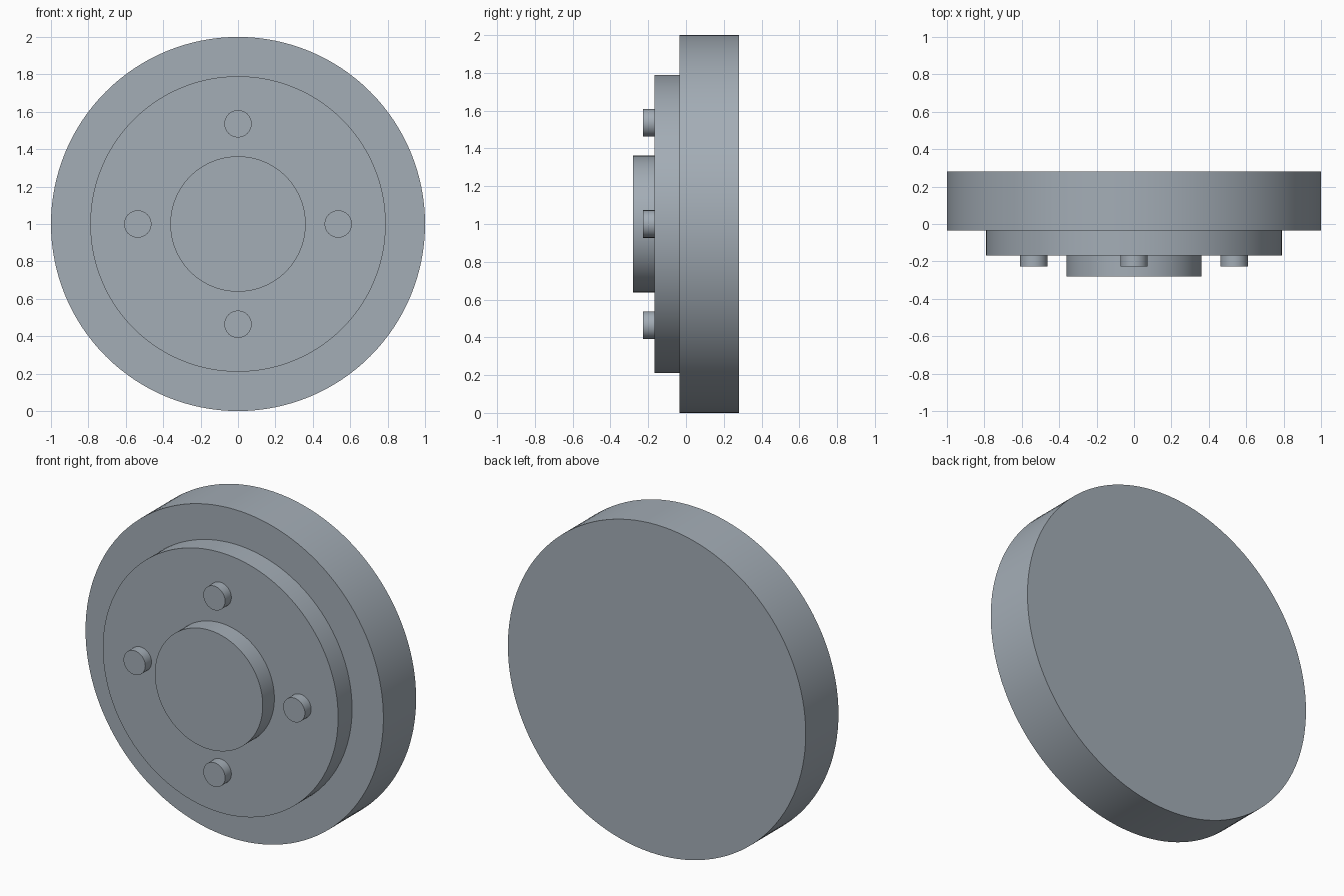
import bpy
import math

cube = bpy.data.objects.get("Cube")
if cube:
    bpy.data.objects.remove(cube, do_unlink=True)

# Single grey metal for every part
metal = bpy.data.materials.new("grey_metal")
metal.use_nodes = True
colour = (0.37, 0.42, 0.47, 1.0)
metal.diffuse_color = colour
metal.node_tree.nodes["Principled BSDF"].inputs["Base Color"].default_value = colour

CENTRE_Z = 1.0
EMBED = 0.01  # each raised part sinks slightly into the one behind it


def disc(name, radius, front, back, x=0.0, z=CENTRE_Z, sides=128):
    """Solid cylinder along y, from front to back."""
    bpy.ops.mesh.primitive_cylinder_add(
        vertices=sides, radius=radius, depth=back - front,
        location=(x, (front + back) / 2, z), rotation=(math.pi / 2, 0, 0))
    obj = bpy.context.object
    obj.name = name
    obj.data.name = name
    obj.data.materials.append(metal)
    bpy.ops.object.transform_apply(location=False, rotation=True, scale=True)
    bpy.ops.object.shade_smooth_by_angle(angle=math.radians(30))
    return obj


# Stepped body: wide rear drum, raised plate, central hub
DRUM_FRONT, PLATE_FRONT, HUB_FRONT, STUD_FRONT = -0.034, -0.168, -0.28, -0.228
disc("drum", 1.0, DRUM_FRONT, 0.28)
disc("mounting_plate", 0.79, PLATE_FRONT, DRUM_FRONT + EMBED)
disc("centre_hub", 0.362, HUB_FRONT, PLATE_FRONT + EMBED, sides=96)

# Four studs around the hub
STUD_CIRCLE = 0.536
for i, side in enumerate(("left", "top", "right", "bottom")):
    angle = i * math.pi / 2
    disc(f"stud_{side}", 0.073, STUD_FRONT, PLATE_FRONT + EMBED,
         x=STUD_CIRCLE * math.cos(angle),
         z=CENTRE_Z + STUD_CIRCLE * math.sin(angle), sides=48)
